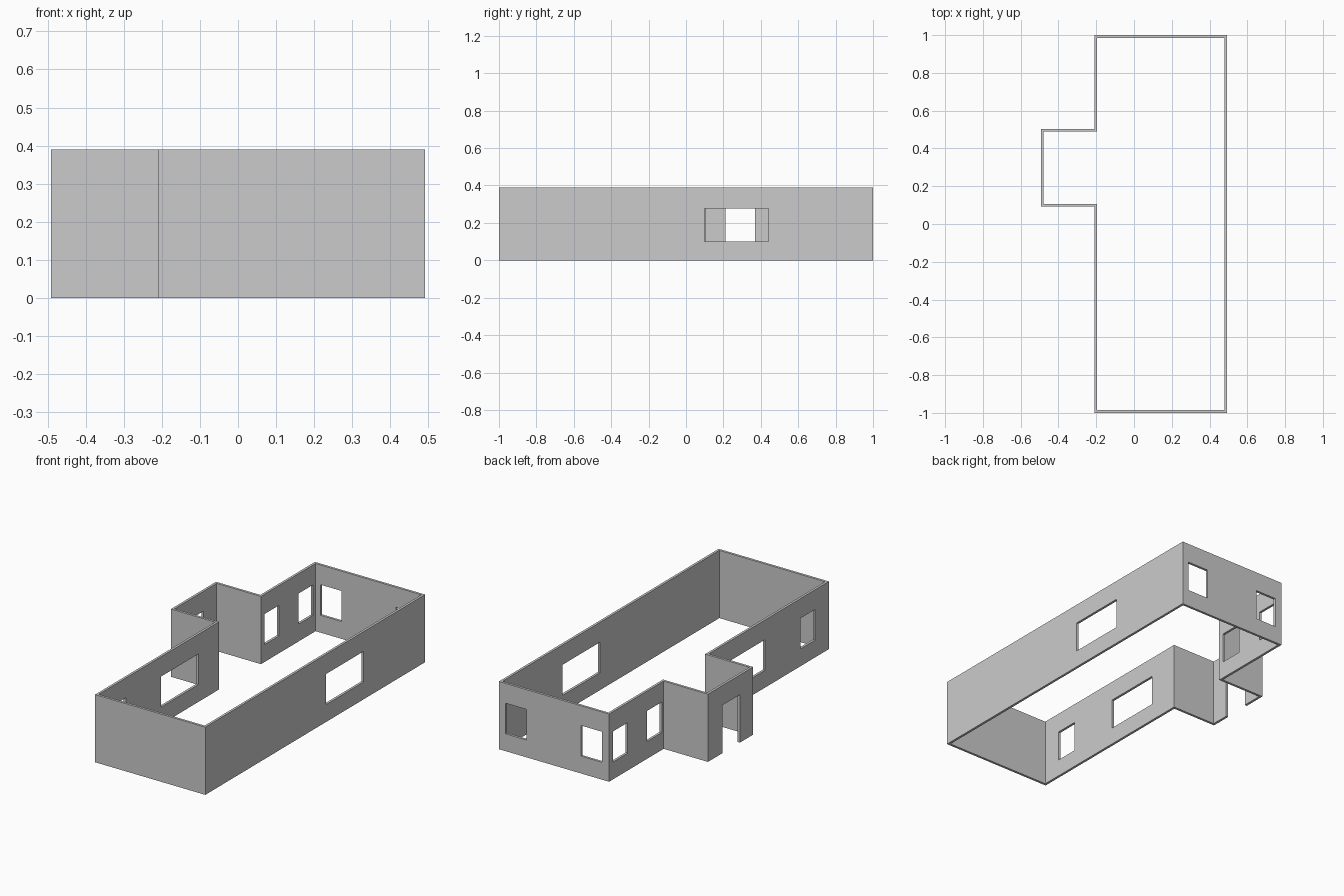
import bpy
import bmesh
from mathutils import Matrix

if "Cube" in bpy.data.objects:
    bpy.data.objects.remove(bpy.data.objects["Cube"])

H = 0.39          # wall height
T = 0.014         # wall thickness
SILL, HEAD = 0.10, 0.276

# floor plan, outer outline counter-clockwise (main hall plus porch)
PLAN = [(-0.21, -1), (0.492, -1), (0.492, 1), (-0.21, 1),
        (-0.21, 0.503), (-0.492, 0.503), (-0.492, 0.092), (-0.21, 0.092)]


def inset(points, d):
    """Offset an axis-aligned counter-clockwise outline inwards."""
    result = []
    for i, (x, y) in enumerate(points):
        (px, py), (nx, ny) = points[i - 1], points[(i + 1) % len(points)]
        for ax, ay, bx, by in ((px, py, x, y), (x, y, nx, ny)):
            if ax == bx:
                ox = -d if by > ay else d
            else:
                oy = d if bx > ax else -d
        result.append((x + ox, y + oy))
    return result


def make_object(name, bm):
    bmesh.ops.recalc_face_normals(bm, faces=bm.faces)
    mesh = bpy.data.meshes.new(name)
    bm.to_mesh(mesh)
    bm.free()
    obj = bpy.data.objects.new(name, mesh)
    bpy.context.collection.objects.link(obj)
    return obj


def add_box(bm, x0, x1, y0, y1, z0, z1):
    m = (Matrix.Translation(((x0 + x1) / 2, (y0 + y1) / 2, (z0 + z1) / 2))
         @ Matrix.Diagonal((x1 - x0, y1 - y0, z1 - z0, 1)))
    bmesh.ops.create_cube(bm, size=1, matrix=m)


# walls: ring between the outer and inner outlines
bm = bmesh.new()
loops = [[bm.verts.new((x, y, z)) for x, y in pts]
         for pts, z in ((PLAN, 0), (PLAN, H), (inset(PLAN, T), H), (inset(PLAN, T), 0))]
n = len(PLAN)
for k in range(4):
    a, b = loops[k], loops[(k + 1) % 4]
    for i in range(n):
        j = (i + 1) % n
        bm.faces.new((a[i], a[j], b[j], b[i]))
walls = make_object("house_walls", bm)

# openings: windows in the left, right and back walls, door in the porch
bm = bmesh.new()
for y0, y1 in ((-0.875, -0.74), (-0.42, -0.08), (0.52, 0.655), (0.83, 0.963)):
    add_box(bm, -0.24, -0.16, y0, y1, SILL, HEAD)
add_box(bm, 0.45, 0.53, 0.10, 0.44, SILL, HEAD)
for x0, x1 in ((-0.166, -0.032), (0.316, 0.45)):
    add_box(bm, x0, x1, 0.95, 1.05, SILL, HEAD)
add_box(bm, -0.53, -0.45, 0.212, 0.37, -0.05, HEAD)
cutter = make_object("opening_cutter", bm)
cutter.hide_render = True

# cut the openings and drop the cutter
mod = walls.modifiers.new("openings", 'BOOLEAN')
mod.operation = 'DIFFERENCE'
mod.solver = 'EXACT'
mod.object = cutter
bpy.context.view_layer.objects.active = walls
bpy.ops.object.modifier_apply(modifier=mod.name)
bpy.data.objects.remove(cutter)
